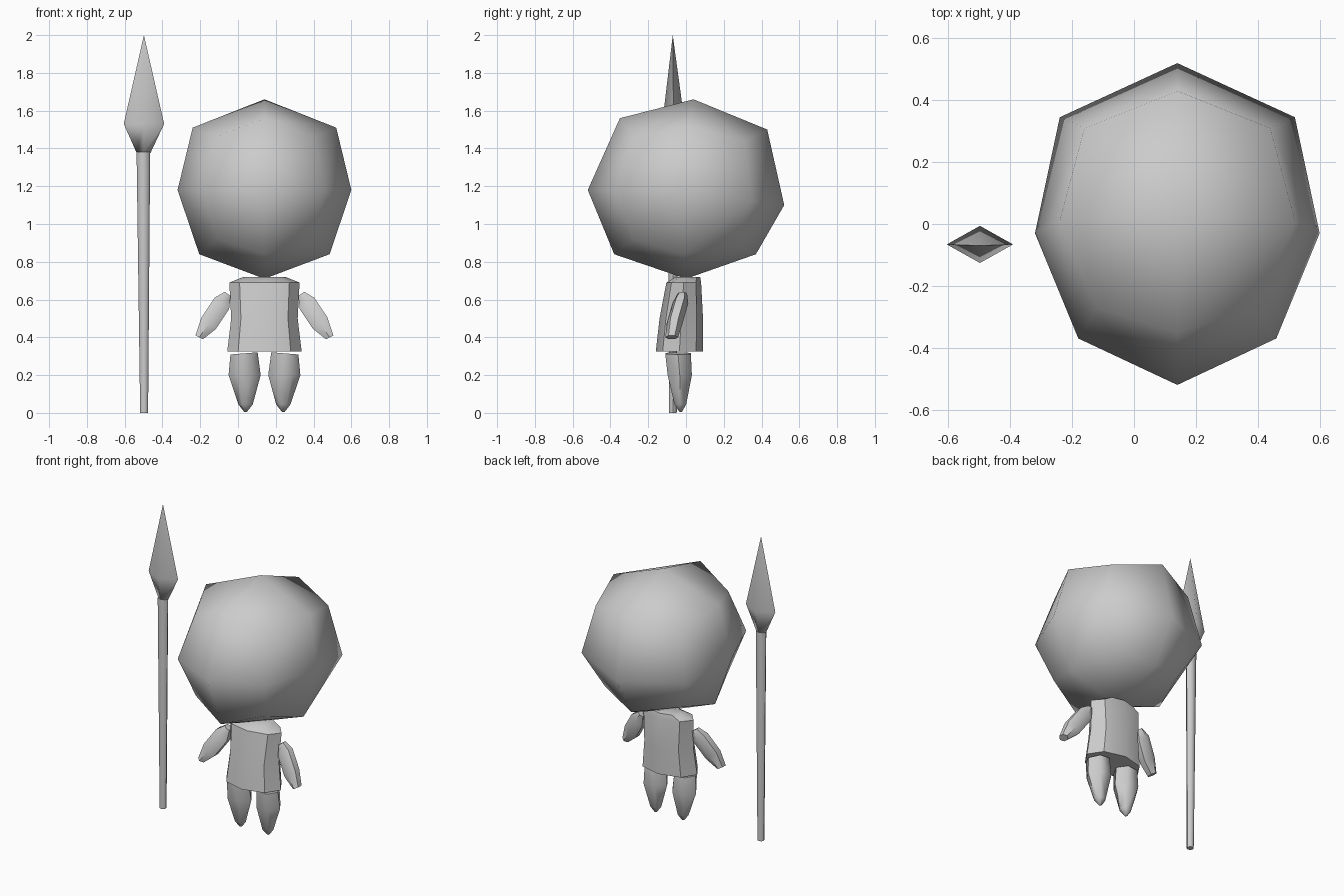
import bpy, bmesh, math
from mathutils import Vector

if "Cube" in bpy.data.objects:
    bpy.data.objects.remove(bpy.data.objects["Cube"])

CX = 0.14  # symmetry line of the figure
grey = bpy.data.materials.new("grey")
grey.diffuse_color = (0.6, 0.6, 0.6, 1)
grey.use_nodes = True
grey.node_tree.nodes["Principled BSDF"].inputs["Base Color"].default_value = grey.diffuse_color


def finish(name, bm, angle):
    bmesh.ops.recalc_face_normals(bm, faces=bm.faces)
    me = bpy.data.meshes.new(name)
    bm.to_mesh(me)
    bm.free()
    me.materials.append(grey)
    ob = bpy.data.objects.new(name, me)
    bpy.context.collection.objects.link(ob)
    bpy.ops.object.select_all(action='DESELECT')
    ob.select_set(True)
    bpy.context.view_layer.objects.active = ob
    bpy.ops.object.shade_smooth_by_angle(angle=math.radians(angle))
    return ob


def loft(name, rings, sides, turn=0.0, angle=50, mirror=False):
    """Closed tube through rings of (centre, x radius, y radius, z slope along x)."""
    bm = bmesh.new()
    loops = []
    for (cx, cy, cz), rx, ry, slope in rings:
        loop = []
        for i in range(sides):
            a = math.tau * (i + turn) / sides
            dx = rx * math.cos(a)
            p = Vector((cx + dx, cy + ry * math.sin(a), cz + slope * dx))
            if mirror:
                p.x = 2 * CX - p.x
            loop.append(bm.verts.new(p))
        loops.append(loop)
    for a, b in zip(loops, loops[1:]):
        for i in range(sides):
            j = (i + 1) % sides
            bm.faces.new((a[i], a[j], b[j], b[i]))
    bm.faces.new(loops[0])
    bm.faces.new(loops[-1])
    bmesh.ops.remove_doubles(bm, verts=bm.verts, dist=0.0005)
    return finish(name, bm, angle)


# Head: a rounded cube with one cut per side, points keyed by (side, y step, z step)
head_points = {
    (0, 0, 1): (0, .04, 1.66), (0, 0, -1): (0, 0, .71),
    (0, -1, 0): (0, -.52, 1.18), (0, 1, 0): (0, .52, 1.10),
    (1, 0, 0): (.46, -.03, 1.18),
    (0, -1, 1): (0, -.35, 1.56), (0, 1, 1): (0, .43, 1.50),
    (0, -1, -1): (0, -.38, .84), (0, 1, -1): (0, .37, .84),
    (1, 0, 1): (.38, .01, 1.51), (1, 0, -1): (.345, -.01, .84),
    (1, -1, 0): (.32, -.37, 1.18), (1, 1, 0): (.38, .345, 1.12),
    (1, -1, 1): (.26, -.27, 1.46), (1, 1, 1): (.30, .31, 1.44),
    (1, -1, -1): (.25, -.28, .92), (1, 1, -1): (.26, .27, .90),
}
bm = bmesh.new()
head = {}
for (s, j, k), (x, y, z) in head_points.items():
    for m in ({s, -s}):
        head[m, j, k] = bm.verts.new((CX + m * x, y, z))
for axis in range(3):
    for side in (-1, 1):
        for u in (-1, 0):
            for v in (-1, 0):
                face = []
                for du, dv in ((0, 0), (1, 0), (1, 1), (0, 1)):
                    key = [u + du, v + dv]
                    key.insert(axis, side)
                    face.append(head[tuple(key)])
                bm.faces.new(face)
finish("head", bm, 180)

# Torso: flared tunic with sloping shoulders
loft("torso", [((CX, -.035, .325), .197, .125, 0),
               ((CX, -.025, .50), .176, .115, 0),
               ((CX, -.012, .69), .186, .092, 0),
               ((CX, .01, .72), .11, .065, 0)], 8, angle=40)

# Arms and legs, mirrored about the figure's centre
for side, flip in (("left", False), ("right", True)):
    loft(side + "_arm", [((.335, -.02, .63), .018, .026, .7),
                         ((.365, -.03, .58), .044, .042, .8),
                         ((.435, -.06, .475), .044, .042, .8),
                         ((.485, -.076, .40), .023, .034, .5)],
         6, .5, 50, flip)
    loft(side + "_leg", [((.248, -.042, .315), .072, .078, -.08),
                         ((.245, -.033, .20), .085, .074, 0),
                         ((.24, -.03, .045), .038, .036, 0),
                         ((.24, -.028, .006), .008, .008, 0)],
         6, 0, 60, flip)

# Spear: tapered shaft and a four-sided blade
loft("spear_shaft", [((-.497, -.07, 0), .021, .021, 0),
                     ((-.501, -.066, 1.38), .036, .026, 0)], 8)
loft("spear_blade", [((-.5, -.066, 1.375), .036, .024, 0),
                     ((-.498, -.066, 1.53), .107, .06, 0),
                     ((-.498, -.07, 2.0), 0, 0, 0)], 4, angle=100)
